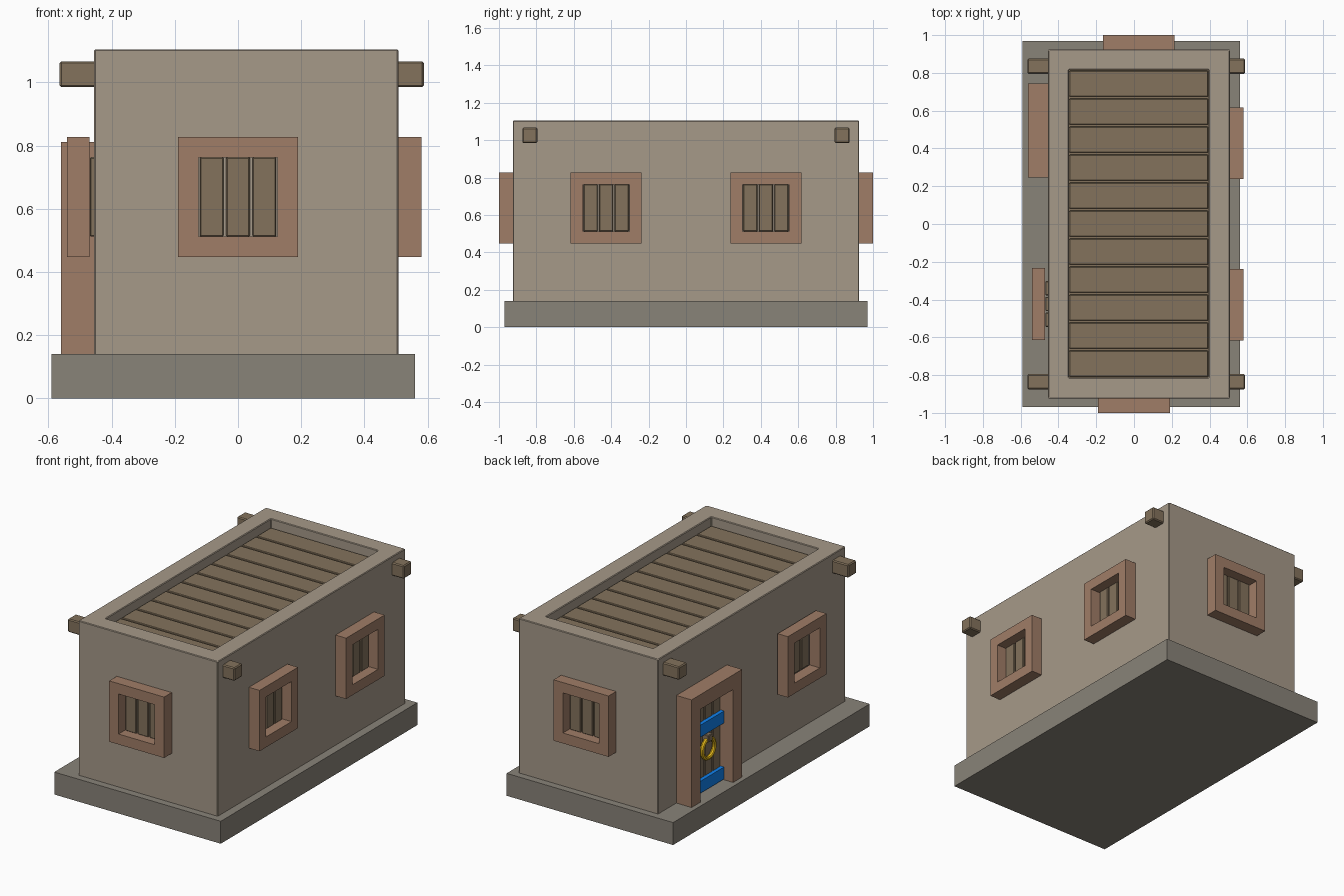
import bpy, bmesh
from math import radians
from mathutils import Matrix

if "Cube" in bpy.data.objects:
    bpy.data.objects.remove(bpy.data.objects["Cube"])


def material(name, rgb):
    m = bpy.data.materials.new(name)
    m.diffuse_color = (*rgb, 1)
    m.use_nodes = True
    m.node_tree.nodes["Principled BSDF"].inputs["Base Color"].default_value = m.diffuse_color
    return m


PLASTER = material("plaster", (0.38, 0.32, 0.25))
STONE = material("stone", (0.25, 0.227, 0.19))
WOOD = material("wood", (0.23, 0.17, 0.107))
TRIM = material("trim", (0.35, 0.205, 0.135))
BLUE = material("blue_metal", (0.005, 0.22, 0.85))
GOLD = material("gold_metal", (0.85, 0.52, 0.01))
I = Matrix.Identity(4)


def finish(name, bm, mat, mtx=I, bevel=0.0):
    bmesh.ops.recalc_face_normals(bm, faces=bm.faces)
    if bevel:
        bmesh.ops.bevel(bm, geom=bm.edges[:], offset=bevel, segments=1, affect='EDGES')
    bm.transform(mtx)
    me = bpy.data.meshes.new(name)
    bm.to_mesh(me)
    bm.free()
    ob = bpy.data.objects.new(name, me)
    me.materials.append(mat)
    bpy.context.collection.objects.link(ob)
    return ob


def box(name, x, y, z, mat, mtx=I, bevel=0.0):
    """Box from (min, max) ranges."""
    bm = bmesh.new()
    bmesh.ops.create_cube(bm, size=1)
    for v in bm.verts:
        v.co = [r[0] if c < 0 else r[1] for r, c in zip((x, y, z), v.co)]
    return finish(name, bm, mat, mtx, bevel)


def rect(x, y):
    return [(x[0], y[0]), (x[1], y[0]), (x[1], y[1]), (x[0], y[1])]


def ring(name, outer, inner, z, mat, mtx=I, bevel=0.0):
    """Rectangular frame, extruded along local z."""
    bm = bmesh.new()
    lo_o, lo_i, hi_o, hi_i = [[bm.verts.new((*p, h)) for p in loop]
                              for h in z for loop in (outer, inner)]
    for a, b in ((lo_o, lo_i), (lo_i, hi_i), (hi_i, hi_o), (hi_o, lo_o)):
        for i in range(4):
            j = (i + 1) % 4
            bm.faces.new((a[i], a[j], b[j], b[i]))
    return finish(name, bm, mat, mtx, bevel)


def prism(name, pts, z, mat, mtx):
    bm = bmesh.new()
    f = bm.faces.new([bm.verts.new((*p, z[0])) for p in pts])
    g = bmesh.ops.extrude_face_region(bm, geom=[f])
    for v in g["geom"]:
        if isinstance(v, bmesh.types.BMVert):
            v.co.z = z[1]
    return finish(name, bm, mat, mtx)


def wall_space(loc, turn):
    """Local x runs along the wall, y is up, z points outward."""
    return (Matrix.Translation(loc) @ Matrix.Rotation(radians(turn), 4, 'Z')
            @ Matrix.Rotation(radians(90), 4, 'X'))


def planks(name, n, x, y, z, mtx, gap=0.008):
    w = (x[1] - x[0]) / n
    for i in range(n):
        a = x[0] + i * w
        box(f"{name}_{i + 1}", (a + gap / 2, a + w - gap / 2), y, z, WOOD, mtx, 0.004)


# Base and walls
box("base", (-0.59, 0.56), (-0.97, 0.97), (0, 0.14), STONE)
X0, X1, Y = -0.455, 0.508, 0.925
ring("walls", rect((X0, X1), (-Y, Y)), rect((-0.345, 0.395), (-0.813, 0.817)),
     (0.135, 1.105), PLASTER, bevel=0.004)

# Sunken plank roof
box("roof_floor", (-0.35, 0.4), (-0.82, 0.82), (0.98, 1.02), WOOD)
planks("roof_plank", 11, (-0.813, 0.817), (-0.393, 0.343), (1.0, 1.052),
       Matrix.Rotation(radians(90), 4, 'Z'), 0.01)

# Beam ends poking out of the side walls
for i, y in enumerate((-0.835, 0.835)):
    box(f"beam_end_left_{i + 1}", (-0.565, X0 + 0.03), (y - 0.04, y + 0.04),
        (0.985, 1.067), WOOD, bevel=0.006)
    box(f"beam_end_right_{i + 1}", (X1 - 0.03, 0.588), (y - 0.04, y + 0.04),
        (0.985, 1.067), WOOD, bevel=0.006)

# Windows: name, wall point, turn, frame depth range
ZC = 0.638
for name, loc, turn, depth in (
        ("front_window", (0, -Y, ZC), 0, (0, 0.075)),
        ("back_window", (0.025, Y, ZC), 180, (0, 0.075)),
        ("right_window_front", (X1, -0.427, ZC), 90, (0, 0.073)),
        ("right_window_back", (X1, 0.427, ZC), 90, (0, 0.073)),
        ("left_window", (X0, -0.423, ZC), -90, (0.015, 0.086))):
    m = wall_space(loc, turn)
    ring(name + "_frame", rect((-0.19, 0.19), (-0.19, 0.19)),
         rect((-0.125, 0.125), (-0.125, 0.125)), depth, TRIM, m)
    planks(name + "_plank", 3, (-0.125, 0.125), (-0.126, 0.126), (-0.02, 0.014), m)

# Door on the left wall
m = wall_space((X0, 0.495, 0), -90)
prism("door_frame", [(-0.25, 0.14), (-0.25, 0.812), (0.25, 0.812), (0.25, 0.14),
                     (0.16, 0.14), (0.16, 0.72), (-0.16, 0.72), (-0.16, 0.14)],
      (0, 0.105), TRIM, m)
planks("door_plank", 4, (-0.16, 0.16), (0.14, 0.72), (-0.02, 0.02), m)
for name, z in (("lower", 0.145), ("upper", 0.495)):
    box(f"door_band_{name}", (-0.16, 0.16), (z, z + 0.075), (0.01, 0.043), BLUE, m)

# Ring handle and its bracket
box("handle_bracket", (-0.022, 0.022), (0.445, 0.49), (0.01, 0.062), WOOD, m, 0.004)
bpy.ops.mesh.primitive_torus_add(major_radius=0.06, minor_radius=0.013,
                                 major_segments=24, minor_segments=8)
handle = bpy.context.object
handle.name = "door_ring"
handle.data.transform(m @ Matrix.Translation((0, 0.4, 0.045)))
handle.data.materials.append(GOLD)
bpy.ops.object.shade_smooth_by_angle()
